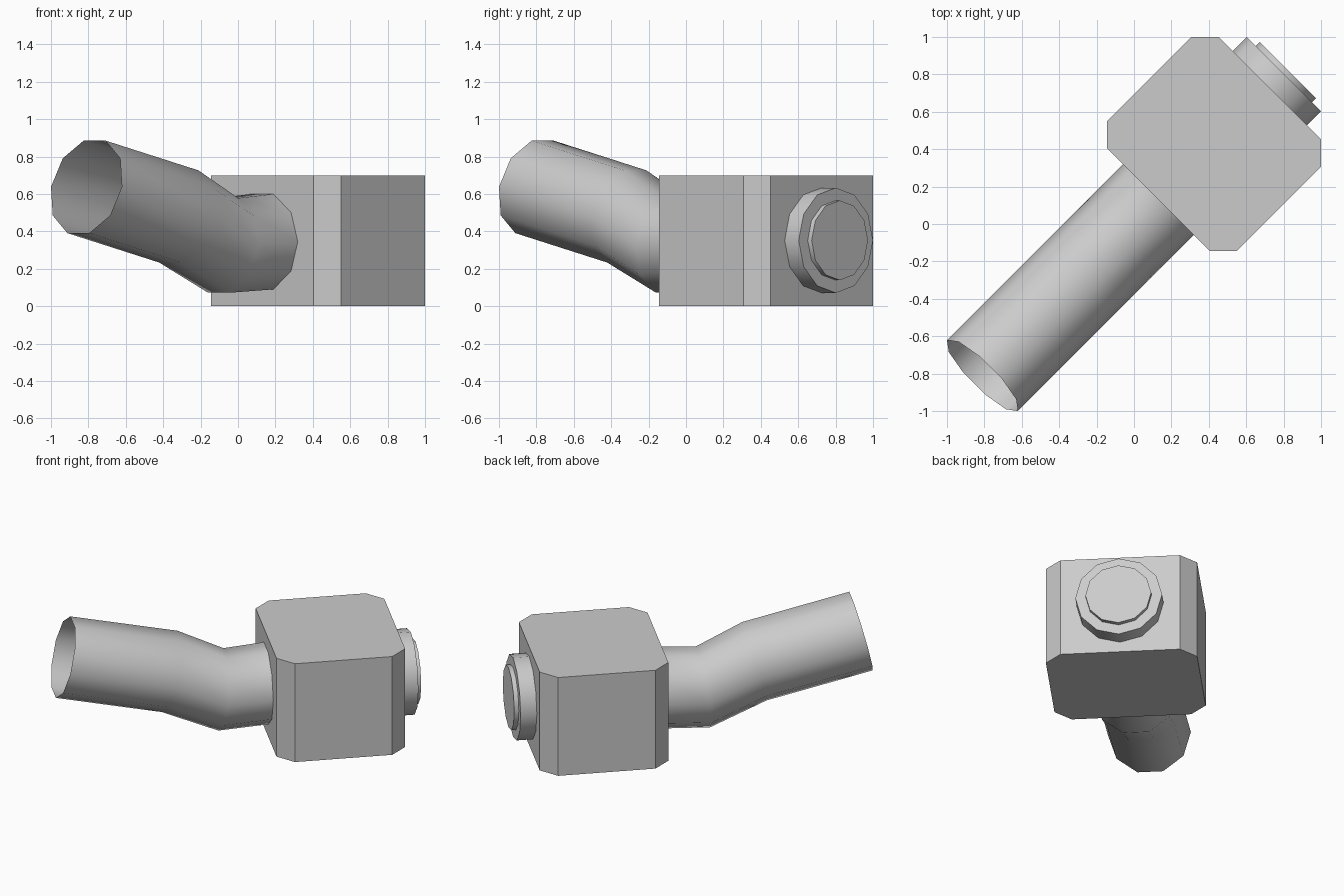
import bpy, bmesh
from math import radians, sin, cos, pi
from mathutils import Matrix

if "Cube" in bpy.data.objects:
    bpy.data.objects.remove(bpy.data.objects["Cube"])

# Everything is built along local X, then turned 45 degrees about Z
TURN = Matrix.Rotation(radians(45), 4, 'Z')


def finish(name, bm, smooth=False):
    bmesh.ops.recalc_face_normals(bm, faces=bm.faces)
    bm.transform(TURN)
    mesh = bpy.data.meshes.new(name)
    bm.to_mesh(mesh)
    bm.free()
    ob = bpy.data.objects.new(name, mesh)
    bpy.context.collection.objects.link(ob)
    if smooth:
        bpy.ops.object.select_all(action='DESELECT')
        ob.select_set(True)
        bpy.context.view_layer.objects.active = ob
        bpy.ops.object.shade_smooth_by_angle(angle=radians(42))
    return ob


def loft(name, rings, sides, caps):
    """Join rings (x, z, radius, lean) where lean is the x shift of the ring top."""
    bm = bmesh.new()
    loops = []
    for x, z, r, lean in rings:
        lean = radians(lean)
        loop = []
        for i in range(sides):
            a = 2 * pi * i / sides
            h = r * sin(a)
            loop.append(bm.verts.new((x + h * sin(lean), r * cos(a), z + h * cos(lean))))
        loops.append(loop)
    for a, b in zip(loops, loops[1:]):
        for i in range(sides):
            j = (i + 1) % sides
            bm.faces.new((a[i], a[j], b[j], b[i]))
    if caps:
        bm.faces.new(loops[0])
        bm.faces.new(loops[-1])
    return finish(name, bm, True)


# Block with chamfered upright edges
bm = bmesh.new()
bmesh.ops.create_cube(bm, size=1)
bm.transform(Matrix.Translation((0.6055, 0, 0.35)) @ Matrix.Diagonal((0.843, 0.98, 0.70, 1)))
upright = [e for e in bm.edges if abs(e.verts[0].co.z - e.verts[1].co.z) > 0.5]
bmesh.ops.bevel(bm, geom=upright, offset=0.103, offset_type='OFFSET', segments=1, affect='EDGES')
finish("block", bm)

# Open bent pipe
loft("bent_pipe", [(-1.146, 0.638, 0.268, 14), (-0.448, 0.48, 0.268, 15),
                   (-0.112, 0.325, 0.268, 7), (0.186, 0.345, 0.268, 0)], 10, False)

# Stepped round cap on the far face
loft("cap_collar", [(1.02, 0.352, 0.281, 0), (1.133, 0.352, 0.281, 0)], 12, True)
loft("cap_disc", [(1.12, 0.352, 0.213, 0), (1.163, 0.352, 0.213, 0)], 12, True)
